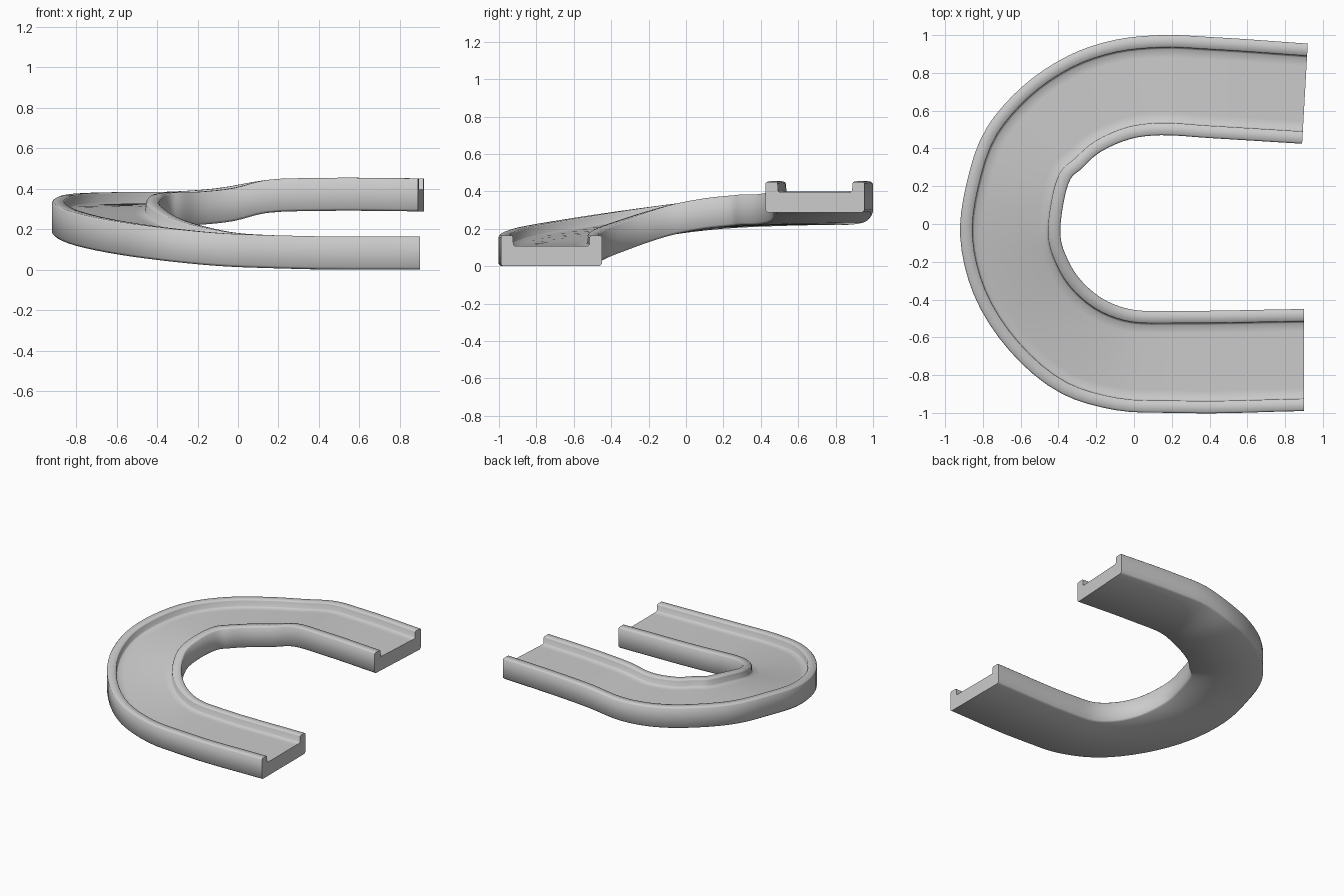
import bpy, bmesh
from mathutils import Vector

cube = bpy.data.objects.get("Cube")
if cube:
    bpy.data.objects.remove(cube)

grey = bpy.data.materials.new("light_grey")
grey.use_nodes = True
grey.diffuse_color = (0.6, 0.6, 0.6, 1)
grey.node_tree.nodes["Principled BSDF"].inputs["Base Color"].default_value = (0.6, 0.6, 0.6, 1)

# Stations along the track: outer x, outer y, inner x, inner y, base height
STATIONS = [
    (0.90, -0.99, 0.90, -0.45, 0.0),
    (0.20, -1.00, 0.20, -0.46, 0.006),
    (-0.10, -0.985, 0.00, -0.455, 0.018),
    (-0.38, -0.90, -0.14, -0.41, 0.045),
    (-0.66, -0.67, -0.27, -0.31, 0.085),
    (-0.85, -0.37, -0.35, -0.19, 0.13),
    (-0.92, -0.07, -0.39, -0.06, 0.17),
    (-0.89, 0.20, -0.375, 0.10, 0.20),
    (-0.78, 0.51, -0.335, 0.24, 0.215),
    (-0.60, 0.72, -0.28, 0.29, 0.22),
    (-0.35, 0.89, -0.18, 0.38, 0.222),
    (-0.10, 0.975, -0.02, 0.45, 0.24),
    (0.14, 1.00, 0.14, 0.47, 0.28),
    (0.40, 0.99, 0.40, 0.455, 0.29),
    (0.92, 0.955, 0.89, 0.425, 0.288),
]
# Half of the channel section: inset from the edge, height above the base
HALF = [(0.012, 0), (0, 0.012), (0, 0.155), (0.008, 0.163),
        (0.06, 0.163), (0.065, 0.155), (0.067, 0.115), (0.075, 0.108), (0.12, 0.108)]
STEPS = 4


def spline(points, steps):
    """Smooth curve through all points."""
    pts = [Vector(p) for p in points]
    pts = [2 * pts[0] - pts[1]] + pts + [2 * pts[-1] - pts[-2]]
    result = []
    for a, b, c, d in zip(pts, pts[1:], pts[2:], pts[3:]):
        # tangents are scaled by chord length so uneven spacing stays smooth
        ab, bc, cd = (b - a).length, (c - b).length, (d - c).length
        m0 = bc * ((b - a) * bc / ab + (c - b) * ab / bc) / (ab + bc)
        m1 = bc * ((c - b) * cd / bc + (d - c) * bc / cd) / (bc + cd)
        for i in range(steps):
            t = i / steps
            h = t * t * (3 - 2 * t)
            result.append(b * (1 - h) + c * h + m0 * (t * (1 - t) ** 2) - m1 * (t * t * (1 - t)))
    return result + [pts[-2]]


# Sweep the channel section along the track
bm = bmesh.new()
rings = []
for ox, oy, ix, iy, z in spline(STATIONS, STEPS):
    outer, inner = Vector((ox, oy, z)), Vector((ix, iy, z))
    across = (inner - outer).normalized()
    ring = [bm.verts.new(outer + across * d + Vector((0, 0, h))) for d, h in HALF]
    ring += [bm.verts.new(inner - across * d + Vector((0, 0, h))) for d, h in reversed(HALF)]
    rings.append(ring)

for r, s in zip(rings, rings[1:]):
    for i in range(len(r)):
        j = (i + 1) % len(r)
        bm.faces.new((r[i], r[j], s[j], s[i])).smooth = True

# Flat end caps with crisp edges
for ring in (rings[0], rings[-1]):
    cap = bm.faces.new(ring)
    for edge in cap.edges:
        edge.smooth = False

bmesh.ops.recalc_face_normals(bm, faces=bm.faces)
mesh = bpy.data.meshes.new("curved_track")
bm.to_mesh(mesh)
bm.free()
mesh.materials.append(grey)
track = bpy.data.objects.new("curved_track", mesh)
bpy.context.collection.objects.link(track)
